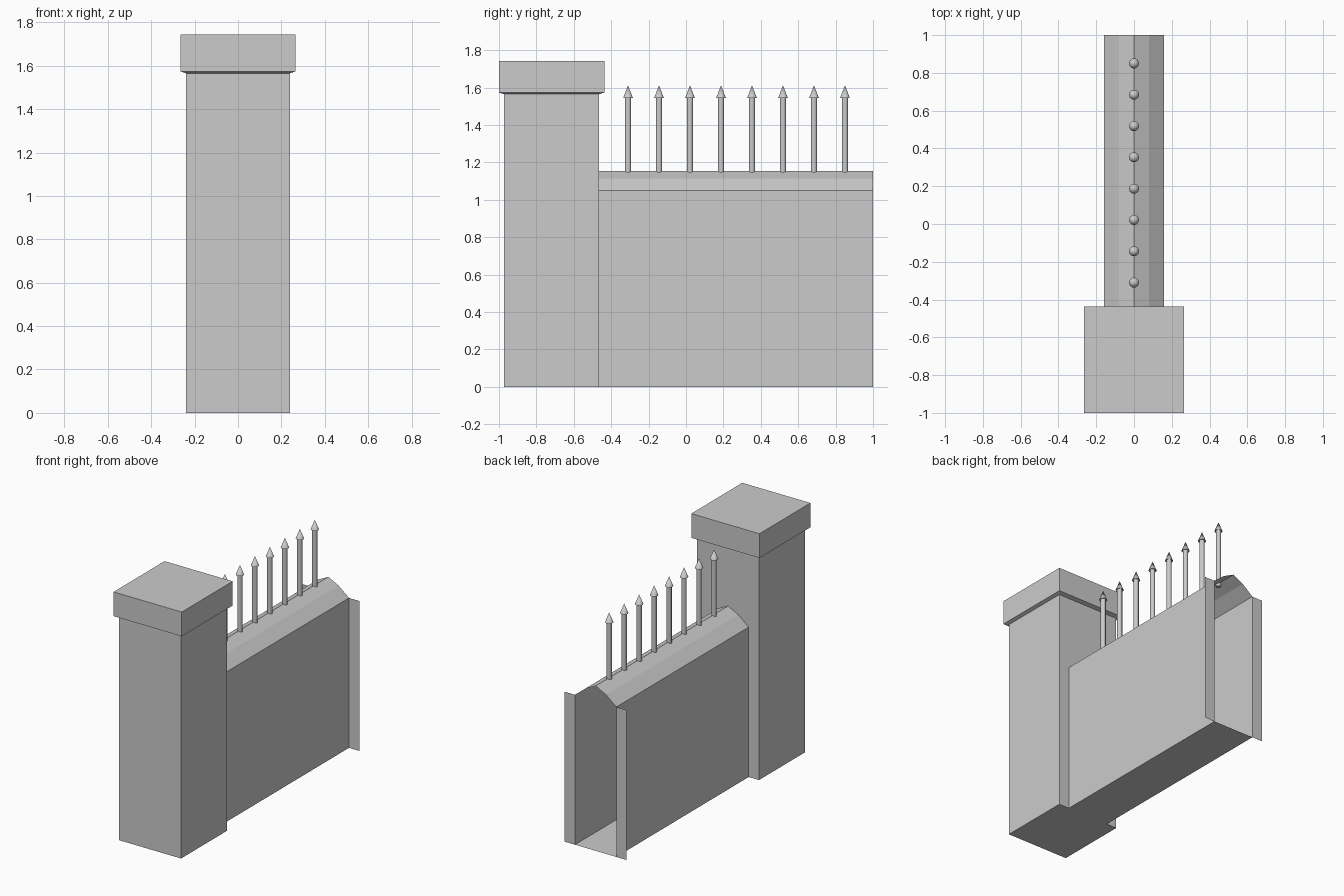
import bpy, bmesh, math

if "Cube" in bpy.data.objects:
    bpy.data.objects.remove(bpy.data.objects["Cube"])

PILLAR_X, WALL_X = 0.24, 0.16
PILLAR_BACK, WALL_END = -0.465, 1.0
PILLAR_TOP = 1.565
# wall cross-section: left foot, faceted arch, right foot
ARCH = [(-WALL_X, 0), (-WALL_X, 1.05), (-0.08, 1.115), (0, 1.155),
        (0.08, 1.115), (WALL_X, 1.05), (WALL_X, 0)]


def finish(bm, name, fix_normals=True):
    bmesh.ops.remove_doubles(bm, verts=bm.verts, dist=1e-5)
    if fix_normals:
        bmesh.ops.recalc_face_normals(bm, faces=bm.faces)
    mesh = bpy.data.meshes.new(name)
    bm.to_mesh(mesh)
    bm.free()
    obj = bpy.data.objects.new(name, mesh)
    bpy.context.collection.objects.link(obj)
    return obj


def ring(bm, hx, y0, y1, z):
    return [bm.verts.new((x, y, z)) for x, y in
            ((-hx, y0), (hx, y0), (hx, y1), (-hx, y1))]


# pillar with overhanging cap, its back opened where the wall joins
bm = bmesh.new()
rings = [ring(bm, *r) for r in (
    (PILLAR_X, -0.973, PILLAR_BACK, 0),
    (PILLAR_X, -0.973, PILLAR_BACK, PILLAR_TOP),
    (0.264, -1.0, -0.436, 1.573),
    (0.264, -1.0, -0.436, 1.743))]
for level, (low, high) in enumerate(zip(rings, rings[1:])):
    for i in range(4):
        j = (i + 1) % 4
        if level == 0 and i == 2:
            continue
        bm.faces.new((low[i], low[j], high[j], high[i]))
bm.faces.new(rings[0][::-1])
bm.faces.new(rings[-1])
back = [(-PILLAR_X, 0)] + ARCH + [(PILLAR_X, 0), (PILLAR_X, PILLAR_TOP), (-PILLAR_X, PILLAR_TOP)]
bm.faces.new([bm.verts.new((x, PILLAR_BACK, z)) for x, z in back])
finish(bm, "pillar")

# hollow wall with floor and faceted coping, open at the far end
bm = bmesh.new()
near = [bm.verts.new((x, PILLAR_BACK, z)) for x, z in ARCH]
far = [bm.verts.new((x, WALL_END, z)) for x, z in ARCH]
for i in range(len(ARCH)):
    j = (i + 1) % len(ARCH)
    bm.faces.new((near[i], far[i], far[j], near[j]))

# thin joining flanges at the open end
for s in (-1, 1):
    bm.faces.new([bm.verts.new((s * x, WALL_END, z)) for x, z in
                  ((WALL_X, 0), (PILLAR_X, 0), (PILLAR_X, 1.05), (WALL_X, 1.05))][::-s])
finish(bm, "wall", False)


# railing spikes: round shaft under a wider pointed head
def spike(name, y, sides=10):
    bm = bmesh.new()
    profile = [(0.017, 1.13), (0.017, 1.548), (0.027, 1.545)]
    loops = []
    for r, z in profile:
        loops.append([bm.verts.new((r * math.cos(a), y + r * math.sin(a), z))
                      for a in (2 * math.pi * k / sides for k in range(sides))])
    tip = bm.verts.new((0, y, 1.612))
    for i in range(sides):
        j = (i + 1) % sides
        for low, high in zip(loops, loops[1:]):
            bm.faces.new((low[i], low[j], high[j], high[i]))
        bm.faces.new((loops[-1][i], loops[-1][j], tip))
    bm.faces.new(loops[0][::-1])
    obj = finish(bm, name)
    bpy.ops.object.select_all(action='DESELECT')
    obj.select_set(True)
    bpy.context.view_layer.objects.active = obj
    bpy.ops.object.shade_smooth_by_angle(angle=math.radians(40))


for i in range(8):
    spike(f"spike_{i + 1}", -0.31 + i * 1.16 / 7)
